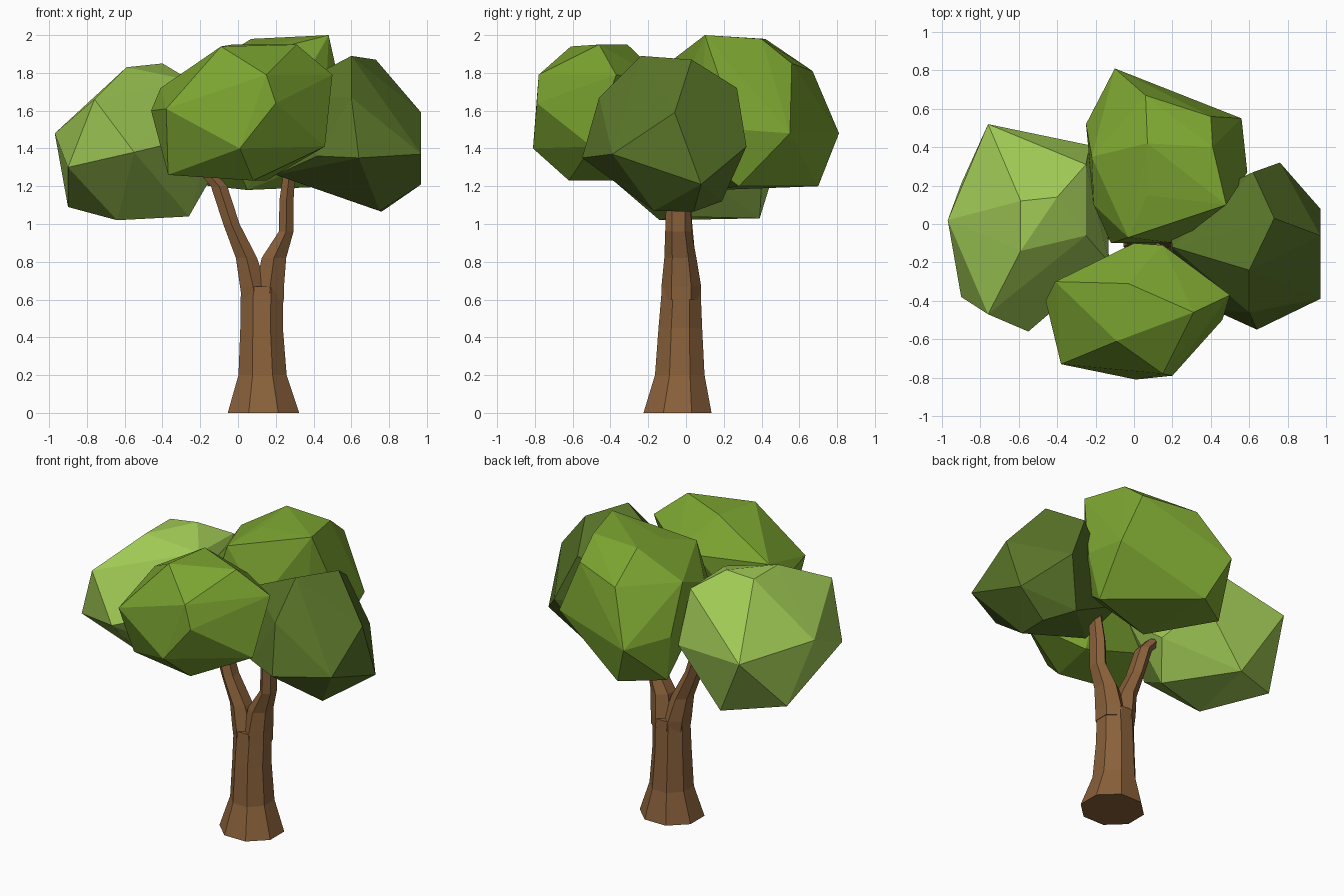
import bpy, bmesh, math


def material(name, rgb):
    m = bpy.data.materials.new(name)
    m.diffuse_color = (*rgb, 1)
    return m


def finish(name, bm, mat):
    bmesh.ops.recalc_face_normals(bm, faces=bm.faces)
    me = bpy.data.meshes.new(name)
    bm.to_mesh(me)
    bm.free()
    me.materials.append(mat)
    ob = bpy.data.objects.new(name, me)
    bpy.context.collection.objects.link(ob)


def loft(name, rings, sides, mat):
    """Stack of polygon rings (x, y, z, rx, ry), capped at both ends."""
    bm = bmesh.new()
    loops = []
    for x, y, z, rx, ry in rings:
        ang = [(i + 0.5) * math.tau / sides for i in range(sides)]
        loops.append([bm.verts.new((x + rx * math.cos(a), y + ry * math.sin(a), z)) for a in ang])
    for a, b in zip(loops, loops[1:]):
        for i in range(sides):
            j = (i + 1) % sides
            bm.faces.new((a[i], a[j], b[j], b[i]))
    bm.faces.new(loops[0][::-1])
    bm.faces.new(loops[-1])
    finish(name, bm, mat)


def clump(name, points, mat):
    """Faceted leaf mass: convex hull of its corner points."""
    bm = bmesh.new()
    for p in points:
        bm.verts.new(p)
    bmesh.ops.convex_hull(bm, input=bm.verts)
    loose = [v for v in bm.verts if not v.link_faces]
    bmesh.ops.delete(bm, geom=loose, context='VERTS')
    finish(name, bm, mat)


bark = material("bark", (0.25, 0.118, 0.043))
light = material("light_leaf", (0.35, 0.58, 0.09))
mid = material("mid_leaf", (0.20, 0.37, 0.03))
dark = material("dark_leaf", (0.10, 0.175, 0.022))

# Trunk and its two limbs
loft("trunk", [(0.135, -0.045, 0, 0.205, 0.195), (0.13, -0.033, 0.2, 0.138, 0.142),
               (0.125, -0.03, 0.45, 0.122, 0.125), (0.128, -0.025, 0.67, 0.122, 0.11)], 8, bark)
loft("left_limb", [(0.09, -0.025, 0.6, 0.08, 0.105), (0.08, -0.025, 0.67, 0.08, 0.105),
                   (0.045, -0.03, 0.82, 0.065, 0.08), (-0.035, -0.035, 1.0, 0.05, 0.068),
                   (-0.1, -0.03, 1.2, 0.05, 0.058), (-0.17, -0.02, 1.28, 0.05, 0.05)], 6, bark)
loft("right_limb", [(0.165, -0.025, 0.6, 0.09, 0.105), (0.17, -0.025, 0.67, 0.085, 0.105),
                    (0.19, -0.03, 0.82, 0.075, 0.085), (0.255, -0.04, 0.96, 0.045, 0.07),
                    (0.257, -0.04, 1.13, 0.043, 0.065), (0.275, -0.04, 1.3, 0.035, 0.05)], 6, bark)

# Four leaf clumps
clump("left_leaves", [
    (-0.97, 0.02, 1.48), (-0.76, 0.52, 1.45), (-0.90, 0.21, 1.09), (-0.90, -0.38, 1.30),
    (-0.76, -0.47, 1.66), (-0.55, -0.56, 1.38), (-0.59, -0.14, 1.83), (-0.59, 0.12, 1.83),
    (-0.40, 0.14, 1.85), (-0.25, 0.31, 1.75), (-0.25, -0.06, 1.76), (-0.23, 0.41, 1.40),
    (-0.13, -0.20, 1.48), (-0.64, -0.14, 1.02), (-0.53, 0.39, 1.03),
    (-0.26, -0.05, 1.04), (-0.14, 0.1, 1.25)], light)
clump("front_leaves", [
    (-0.38, -0.73, 1.61), (-0.09, -0.61, 1.94), (0.15, -0.78, 1.79), (0.20, -0.79, 1.64),
    (0.01, -0.81, 1.40), (-0.03, -0.31, 1.95), (0.31, -0.46, 1.95), (0.50, -0.37, 1.79),
    (0.46, -0.50, 1.41), (0.08, -0.62, 1.23), (-0.37, -0.58, 1.26), (-0.41, -0.30, 1.72),
    (-0.46, -0.40, 1.60), (0.15, -0.11, 1.75), (0.0, -0.10, 1.75), (0.15, -0.28, 1.23),
    (-0.30, -0.25, 1.35)], mid)
clump("back_leaves", [
    (-0.10, 0.81, 1.48), (0.06, 0.67, 1.81), (0.56, 0.55, 1.48), (0.40, 0.56, 1.85),
    (0.07, 0.42, 1.98), (0.48, 0.10, 2.0), (0.41, 0.40, 1.98), (0.07, 0.15, 1.94),
    (-0.03, -0.07, 1.87), (0.59, 0.27, 1.50), (0.51, 0.28, 1.2), (0.02, 0.70, 1.20),
    (-0.12, -0.10, 1.55), (0.05, 0.15, 1.18), (-0.21, 0.10, 1.70), (-0.22, 0.35, 1.80),
    (-0.23, 0.53, 1.21), (-0.25, 0.52, 1.50), (0.45, 0.08, 1.35), (0.22, -0.10, 1.55)], mid)
clump("right_leaves", [
    (0.60, -0.24, 1.89), (0.73, 0.03, 1.87), (0.97, -0.06, 1.59), (0.97, 0.08, 1.21),
    (0.97, -0.39, 1.37), (0.76, 0.32, 1.41), (0.62, 0.27, 1.72), (0.64, -0.55, 1.35),
    (0.60, -0.46, 1.67), (0.76, 0.04, 1.065), (0.75, -0.17, 1.07), (0.62, 0.19, 1.12),
    (0.20, -0.22, 1.26), (0.17, 0.06, 1.38), (0.20, -0.12, 1.68), (0.42, -0.45, 1.36)], dark)
